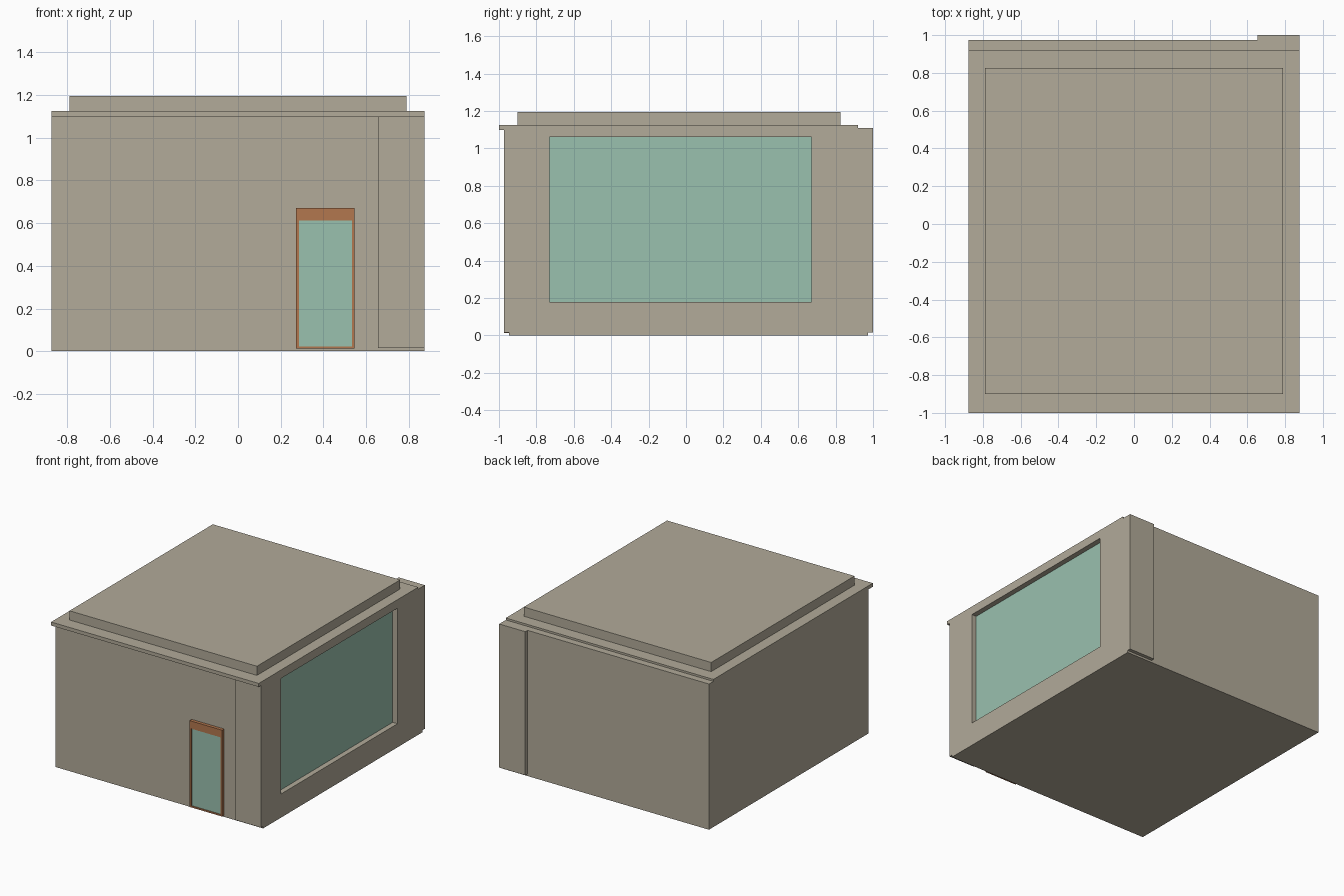
import bpy

if "Cube" in bpy.data.objects:
    bpy.data.objects.remove(bpy.data.objects["Cube"])


def material(name, rgb):
    m = bpy.data.materials.new(name)
    m.diffuse_color = (*rgb, 1.0)
    m.use_nodes = True
    m.node_tree.nodes["Principled BSDF"].inputs["Base Color"].default_value = m.diffuse_color
    return m


plaster = material("beige plaster", (0.445, 0.405, 0.320))
glass = material("pale green glass", (0.323, 0.533, 0.428))
wood = material("orange wood", (0.450, 0.185, 0.078))


def box(name, x, y, z, mat):
    """Box from (min, max) ranges along each axis."""
    bpy.ops.mesh.primitive_cube_add(size=1)
    ob = bpy.context.object
    ob.name = name
    lo_hi = (x, y, z)
    for v in ob.data.vertices:
        v.co = [r[1] if c > 0 else r[0] for c, r in zip(v.co, lo_hi)]
    ob.data.materials.append(mat)
    return ob


W = 0.875          # half width of the building
PIER = 0.655       # inner edge of the side wall piers

# Main building block
body = box("building_body", (-W, W), (-0.947, 0.973), (0, 1.11), plaster)

# Large side window: cut a shallow recess, its floor is the pane
cutter = box("window_cutter", (W - 0.04, W + 0.1), (-0.73, 0.67), (0.18, 1.06), plaster)
cut = body.modifiers.new("window_recess", 'BOOLEAN')
cut.operation = 'DIFFERENCE'
cut.solver = 'EXACT'
cut.object = cutter
bpy.context.view_layer.objects.active = body
bpy.ops.object.modifier_apply(modifier=cut.name)
bpy.data.objects.remove(cutter)
while len(body.data.materials) > 1:
    body.data.materials.pop()
body.data.materials.append(glass)
for f in body.data.polygons:
    f.material_index = int(f.normal.x > 0.9 and f.center.x < W - 0.02)

# Ends of the thick side wall, standing proud at front and back
for name, y in (("front_pier", (-0.973, -0.947)), ("back_pier", (0.973, 1.0))):
    box(name, (PIER, W), y, (0.016, 1.11), plaster)

# Roof: overhanging slab and raised top
box("roof_slab", (-W, W), (-1.0, 0.92), (1.098, 1.125), plaster)
box("roof_top", (-0.79, 0.79), (-0.90, 0.825), (1.125, 1.195), plaster)

# Door: frame members around a slightly recessed pane
front, back = -0.972, -0.947
for name, x, z in (
    ("door_left_jamb", (0.272, 0.286), (0.012, 0.67)),
    ("door_right_jamb", (0.534, 0.546), (0.012, 0.67)),
    ("door_header", (0.286, 0.534), (0.612, 0.67)),
    ("door_sill", (0.286, 0.534), (0.012, 0.023)),
):
    box(name, x, (front, back), z, wood)
box("door_pane", (0.286, 0.534), (front + 0.007, back), (0.023, 0.612), glass)
